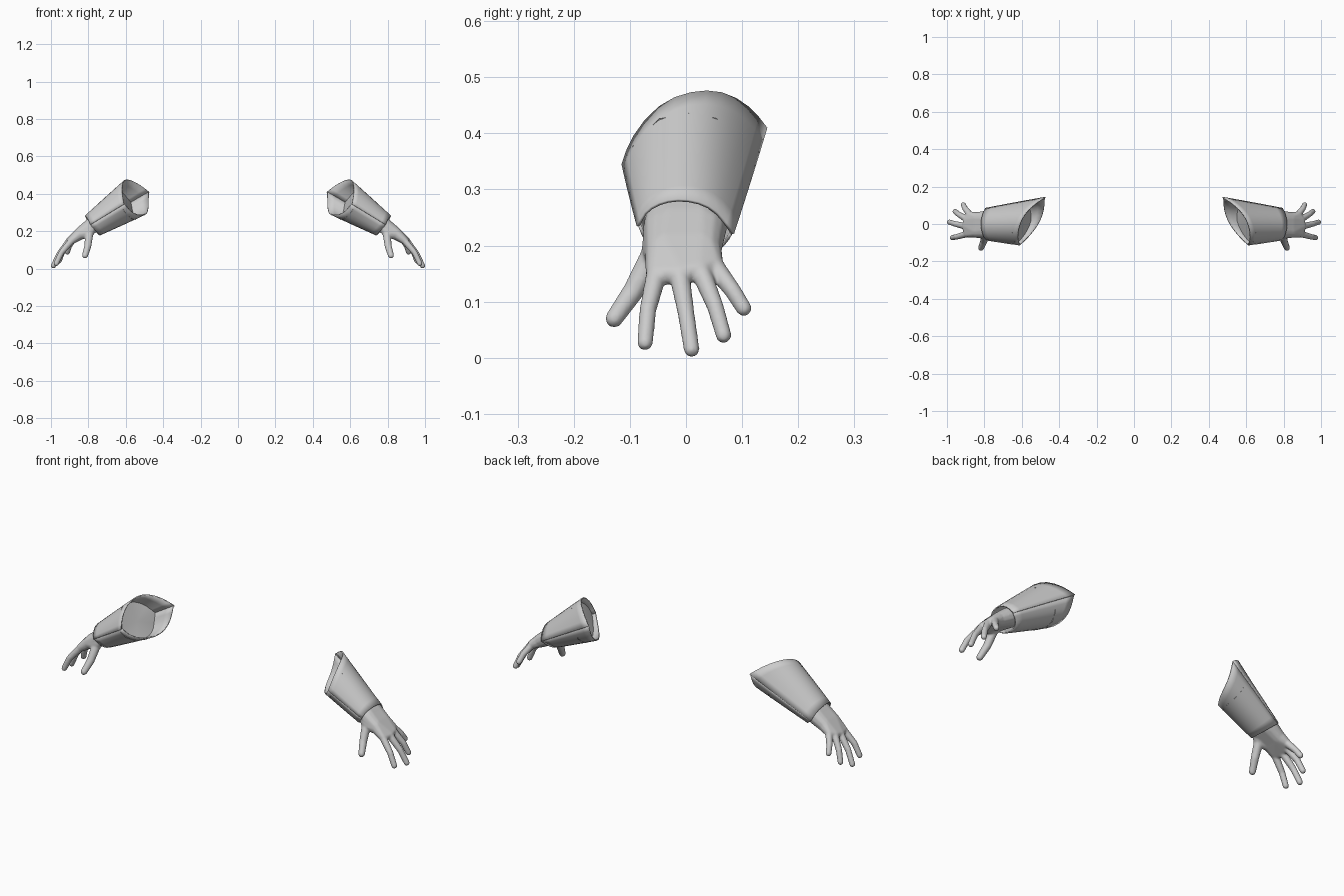
import bpy, bmesh
from mathutils import Vector, Matrix

if "Cube" in bpy.data.objects:
    bpy.data.objects.remove(bpy.data.objects["Cube"])

grey = bpy.data.materials.new("plain_grey")
grey.use_nodes = True
grey.diffuse_color = (0.6, 0.6, 0.6, 1)
grey.node_tree.nodes["Principled BSDF"].inputs["Base Color"].default_value = (0.6, 0.6, 0.6, 1)


def add_object(name, bm):
    mesh = bpy.data.meshes.new(name)
    bm.to_mesh(mesh)
    bm.free()
    mesh.materials.append(grey)
    for p in mesh.polygons:
        p.use_smooth = True
    ob = bpy.data.objects.new(name, mesh)
    bpy.context.collection.objects.link(ob)
    return ob


def mirror(ob):
    m = ob.modifiers.new("other_side", 'MIRROR')
    m.use_mirror_merge = False


# Cuff profiles from the front corner over the top, to the back corner
top_rim = [(.61, -.115, .345), (.62, -.1, .393), (.625, -.05, .455), (.61, .01, .477),
           (.58, .065, .478), (.525, .115, .45), (.475, .145, .41)]
top_wrist = [(.79, -.088, .235), (.8, -.078, .26), (.812, -.05, .278), (.82, -.015, .285),
             (.818, .025, .28), (.808, .06, .262), (.795, .086, .222)]
low_rim = [top_rim[0], (.58, -.09, .305), (.535, -.04, .278), (.495, .02, .28),
           (.478, .08, .3), (.475, .125, .345), top_rim[-1]]
low_wrist = [top_wrist[0], (.76, -.075, .2), (.742, -.045, .18), (.735, 0, .173),
             (.745, .045, .18), (.765, .073, .198), top_wrist[-1]]


def cuff_plate(name, rim, wrist, grow, steps=4):
    bm = bmesh.new()
    rows = []
    for i in range(steps + 1):
        t = i / steps
        pts = [Vector(a).lerp(Vector(b), t) for a, b in zip(rim, wrist)]
        axis = Vector((.545, .01, .37)).lerp(Vector((.777, 0, .23)), t)
        swell = grow + .03 * t * (1 - t)
        rows.append([bm.verts.new(axis + (p - axis) * swell) for p in pts])
    for a, b in zip(rows, rows[1:]):
        for j in range(len(rim) - 1):
            bm.faces.new((a[j], a[j + 1], b[j + 1], b[j]))
    # Turn the faces away from the cuff axis
    bm.normal_update()
    mid = Vector((.66, 0, .3))
    if sum((f.calc_center_median() - mid).dot(f.normal) for f in bm.faces) < 0:
        bmesh.ops.reverse_faces(bm, faces=bm.faces[:])
    ob = add_object(name, bm)
    sub = ob.modifiers.new("rounding", 'SUBSURF')
    sub.levels = sub.render_levels = 1
    sub.boundary_smooth = 'PRESERVE_CORNERS'
    shell = ob.modifiers.new("thickness", 'SOLIDIFY')
    shell.thickness = .006
    mirror(ob)


cuff_plate("upper_cuff_plate", top_rim, top_wrist, 1.0)
cuff_plate("lower_cuff_plate", low_rim, low_wrist, .97)

# Flat end of the forearm, slanted inside the cuff mouth
bm = bmesh.new()
loop = list(zip(top_rim, top_wrist)) + list(zip(low_rim, low_wrist))[-2:0:-1]
ring = []
for a, b in loop:
    depth = .1 + .9 * (a[1] + .115) * .9
    p = Vector(a).lerp(Vector(b), min(depth, .3))
    ring.append(bm.verts.new(p.lerp(Vector((.57, 0, .36)), .03)))
centre = bm.verts.new(sum((v.co for v in ring), Vector()) / len(ring))
for a, b in zip(ring, ring[1:] + ring[:1]):
    bm.faces.new((centre, b, a))
bmesh.ops.recalc_face_normals(bm, faces=bm.faces[:])
bm.normal_update()
if sum(f.normal.x for f in bm.faces) > 0:
    bmesh.ops.reverse_faces(bm, faces=bm.faces[:])
mirror(add_object("forearm_end", bm))

# Hand: hulls around balls, fused into one smooth skin
hand = bmesh.new()


def hull(balls):
    part = bmesh.new()
    for centre, r in balls:
        bmesh.ops.create_icosphere(part, subdivisions=2, radius=r,
                                   matrix=Matrix.Translation(centre))
    out = bmesh.ops.convex_hull(part, input=part.verts[:])
    inside = [v for v in part.verts if not any(f for f in v.link_faces
              if f in set(out["geom"]))]
    bmesh.ops.delete(part, geom=inside, context='VERTS')
    loose = [f for f in part.faces if f not in set(out["geom"])]
    bmesh.ops.delete(part, geom=loose, context='FACES')
    bmesh.ops.recalc_face_normals(part, faces=part.faces[:])
    mesh = bpy.data.meshes.new("hull")
    part.to_mesh(mesh)
    part.free()
    hand.from_mesh(mesh)
    bpy.data.meshes.remove(mesh)


fingers = {
    "index": [(.89, -.052, .15), (.945, -.068, .085), (.972, -.073, .027)],
    "middle": [(.9, -.012, .15), (.955, 0, .08), (.987, .01, .015)],
    "ring": [(.893, .025, .157), (.938, .052, .092), (.957, .067, .04)],
    "little": [(.875, .047, .167), (.903, .083, .12), (.912, .103, .088)],
    "thumb": [(.795, -.055, .19), (.803, -.093, .12), (.818, -.128, .07)],
}
for name, (base, mid, tip) in fingers.items():
    wide = .004 if name == "thumb" else 0
    hull([(base, .019 + wide), (mid, .0155 + wide)])
    hull([(mid, .0155 + wide), (tip, .0145 + wide / 2)])

forearm = [((.71, y, .275), .045) for y in (-.025, .025)]
wrist = [((.78, y, .23), .043) for y in (-.034, .03)]
palm = [((.838, y, .192), .034) for y in (-.04, .03)]
knuckles = [(fingers[n][0], .02) for n in ("index", "middle", "ring", "little")]
hull(forearm + wrist)
hull(wrist + palm)
hull(palm + knuckles)
hull([((.79, -.045, .21), .033), ((.838, -.045, .185), .03), (fingers["thumb"][0], .024)])

ob = add_object("hand", hand)
skin = ob.modifiers.new("fuse", 'REMESH')
skin.mode = 'VOXEL'
skin.voxel_size = .004
skin.use_smooth_shade = True
soft = ob.modifiers.new("soften", 'SMOOTH')
soft.factor = .5
soft.iterations = 8
mirror(ob)
